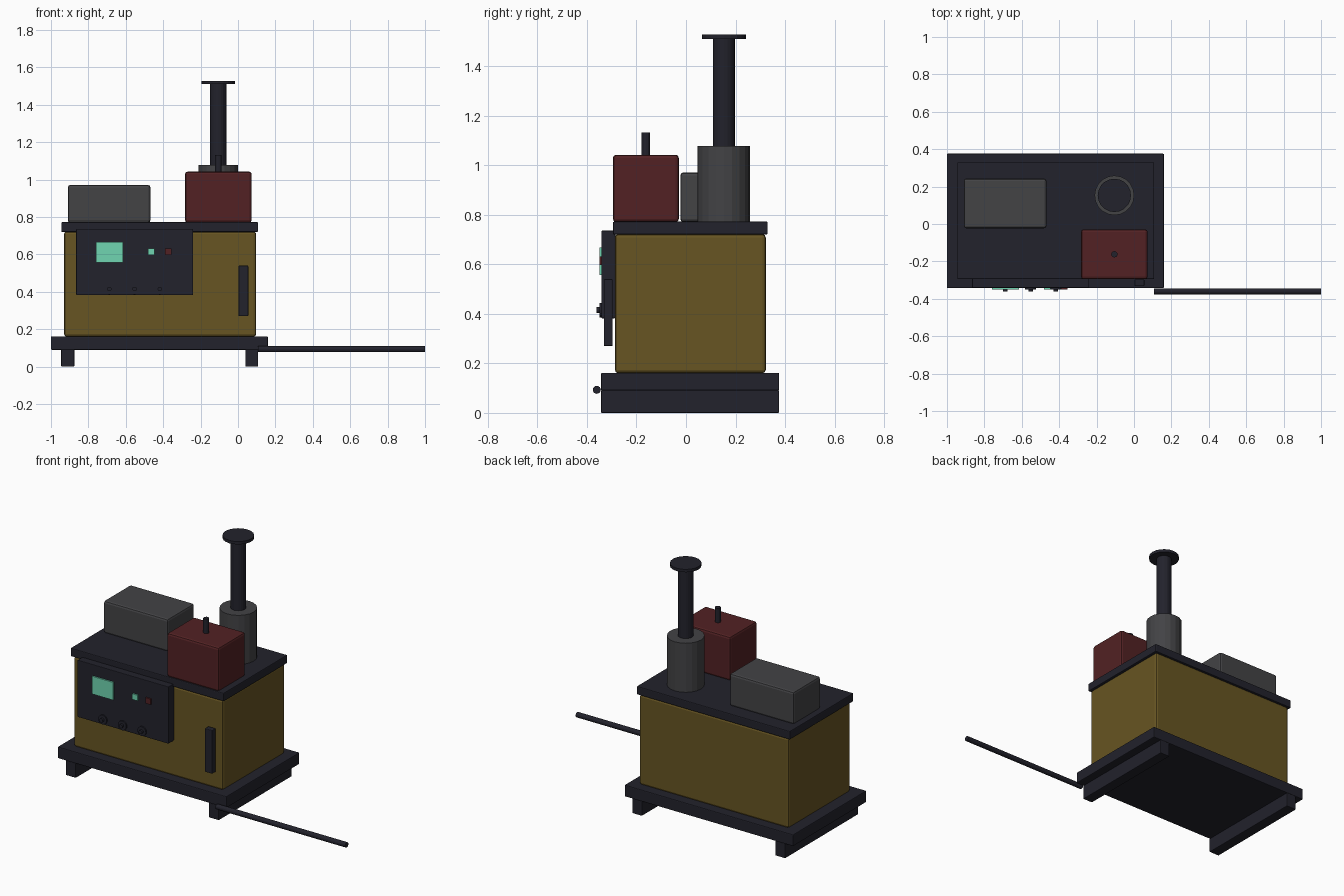
import bpy, math
from mathutils import Vector

if "Cube" in bpy.data.objects:
    bpy.data.objects.remove(bpy.data.objects["Cube"])


def material(name, rgb):
    m = bpy.data.materials.new(name)
    m.diffuse_color = (*rgb, 1.0)
    m.use_nodes = True
    m.node_tree.nodes["Principled BSDF"].inputs["Base Color"].default_value = m.diffuse_color
    return m


DARK = material("dark_steel", (0.016, 0.016, 0.025))
YELLOW = material("ochre_paint", (0.135, 0.09, 0.016))
RED = material("dark_red_paint", (0.085, 0.0155, 0.017))
GREY = material("grey_metal", (0.056, 0.056, 0.06))
GREEN = material("green_display", (0.16, 0.66, 0.44))


def box(name, x, y, z, mat, bevel=0.0):
    """Box from (min, max) ranges, with optional rounded edges."""
    bpy.ops.mesh.primitive_cube_add(size=1, location=[(a + b) / 2 for a, b in (x, y, z)])
    o = bpy.context.object
    o.name = name
    o.scale = [b - a for a, b in (x, y, z)]
    bpy.ops.object.transform_apply(location=False, rotation=False, scale=True)
    o.data.materials.append(mat)
    if bevel:
        b = o.modifiers.new("bevel", 'BEVEL')
        b.width = bevel
        b.segments = 2
    return o


def rod(name, start, end, radius, mat, sides=20):
    """Cylinder running between two points."""
    a, b = Vector(start), Vector(end)
    bpy.ops.mesh.primitive_cylinder_add(vertices=sides, radius=radius, depth=(b - a).length,
                                        location=(a + b) / 2)
    o = bpy.context.object
    o.name = name
    o.rotation_euler = (b - a).to_track_quat('Z', 'Y').to_euler()
    o.data.materials.append(mat)
    return o


# Skid base
box("base_plate", (-1.0, 0.16), (-0.343, 0.376), (0.09, 0.162), DARK, 0.005)
for side, x in (("left", (-0.945, -0.875)), ("right", (0.04, 0.108))):
    box(side + "_foot", x, (-0.343, 0.376), (0, 0.092), DARK, 0.004)

# Housing and lid
box("housing", (-0.93, 0.097), (-0.287, 0.322), (0.16, 0.722), YELLOW, 0.014)
box("lid", (-0.945, 0.108), (-0.295, 0.33), (0.72, 0.772), DARK, 0.005)

# Control panel with display, lamps and knobs
box("control_panel", (-0.865, -0.24), (-0.341, -0.285), (0.382, 0.736), DARK, 0.003)
box("display", (-0.76, -0.615), (-0.350, -0.341), (0.557, 0.667), GREEN)
box("green_lamp", (-0.482, -0.447), (-0.350, -0.341), (0.597, 0.632), GREEN)
box("red_lamp", (-0.391, -0.356), (-0.350, -0.341), (0.597, 0.632), RED)
for i, x in enumerate((-0.688, -0.553, -0.418)):
    rod(f"knob_{i + 1}", (x, -0.340, 0.415), (x, -0.349, 0.415), 0.029, DARK, 16)
    rod(f"knob_stem_{i + 1}", (x, -0.348, 0.415), (x, -0.362, 0.415), 0.012, DARK, 12)

# Door handle
box("door_handle", (0.003, 0.055), (-0.332, -0.296), (0.27, 0.54), DARK, 0.004)

# Equipment on the lid
box("grey_unit", (-0.91, -0.468), (-0.023, 0.243), (0.77, 0.971), GREY, 0.013)
box("red_tank", (-0.283, 0.073), (-0.295, -0.029), (0.77, 1.042), RED, 0.013)
rod("tank_filler", (-0.105, -0.162, 1.03), (-0.105, -0.162, 1.132), 0.017, DARK, 12)

# Exhaust stack
CX, CY = -0.105, 0.153
rod("muffler", (CX, CY, 0.77), (CX, CY, 1.077), 0.106, GREY)
rod("exhaust_pipe", (CX, CY, 1.07), (CX, CY, 1.515), 0.044, DARK)
rod("rain_cap", (CX, CY, 1.51), (CX, CY, 1.528), 0.089, DARK)

# Tow bar beside the base
rod("tow_bar", (0.107, -0.36, 0.093), (1.0, -0.36, 0.093), 0.016, DARK, 16)
